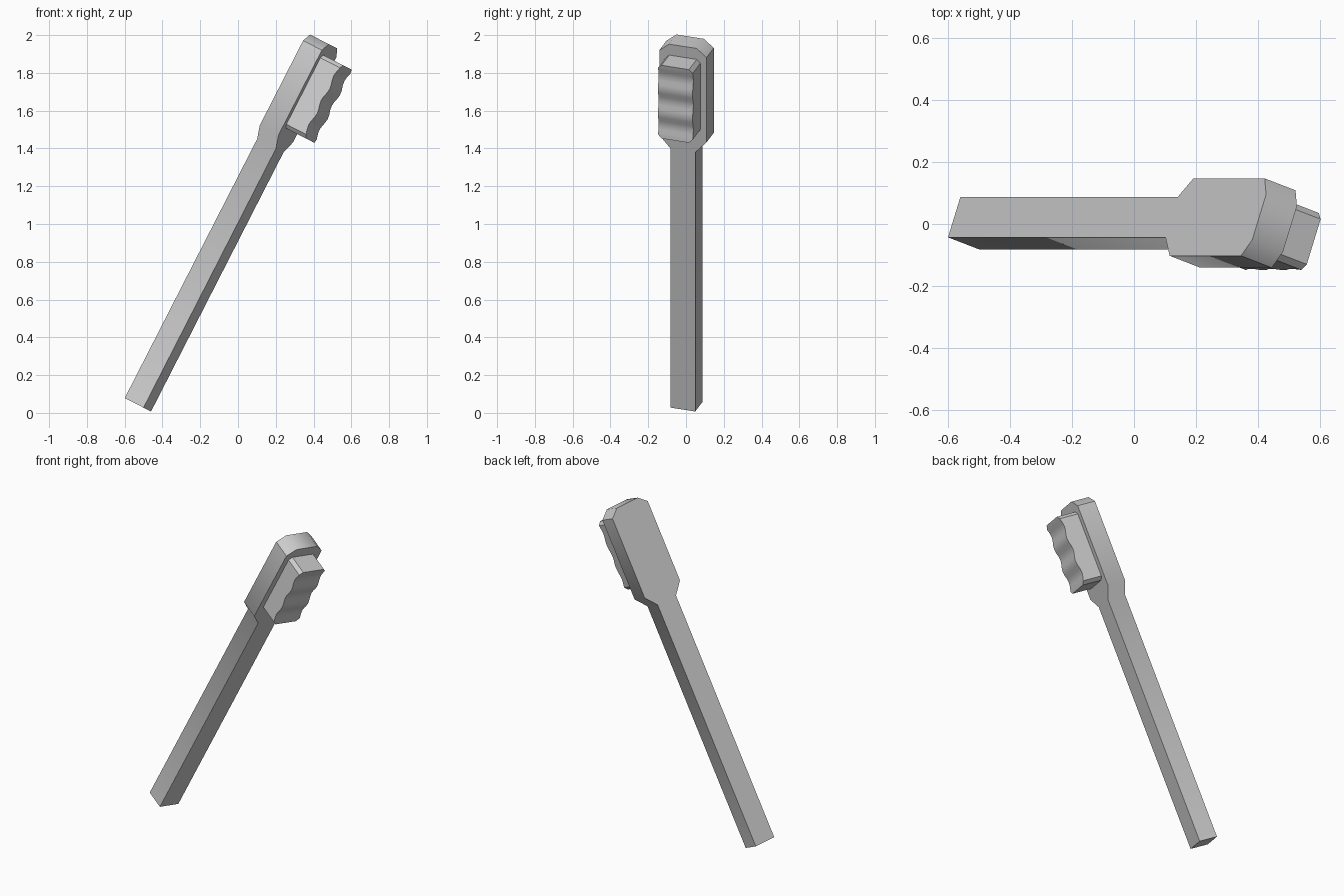
import bpy, bmesh, math
from mathutils import Matrix, Vector

if "Cube" in bpy.data.objects:
    bpy.data.objects.remove(bpy.data.objects["Cube"])

# Leaning frame of the brush: side = width, axis = length, normal = bristle direction
axis = Vector((0.455, 0, 0.89)).normalized()
flat = Vector((axis.z, 0, -axis.x))
roll = math.radians(19)
side = Vector((0, 1, 0)) * math.cos(roll) + flat * math.sin(roll)
normal = side.cross(axis)
frame = Matrix((side, axis, normal)).transposed().to_4x4()
frame.translation = (-0.53, 0.003, 0.043)


def extrude(name, points, vec, smooth=50, bevel=None):
    """Solid from a closed outline pushed along vec, placed in the leaning frame."""
    bm = bmesh.new()
    face = bm.faces.new([bm.verts.new(p) for p in points])
    new = bmesh.ops.extrude_face_region(bm, geom=[face])["geom"]
    bmesh.ops.translate(bm, vec=vec, verts=[g for g in new if isinstance(g, bmesh.types.BMVert)])
    if bevel:
        edges = [e for e in bm.edges if bevel(e)]
        bmesh.ops.bevel(bm, geom=edges, offset=0.02, segments=1, affect='EDGES', profile=0.5)
    bmesh.ops.recalc_face_normals(bm, faces=bm.faces)
    mesh = bpy.data.meshes.new(name)
    bm.to_mesh(mesh)
    bm.free()
    obj = bpy.data.objects.new(name, mesh)
    obj.matrix_world = frame
    bpy.context.collection.objects.link(obj)
    bpy.ops.object.select_all(action='DESELECT')
    obj.select_set(True)
    bpy.context.view_layer.objects.active = obj
    bpy.ops.object.shade_smooth_by_angle(angle=math.radians(smooth))
    return obj


# Handle, neck flare and head: one mirrored outline of constant thickness
HALF = 0.059
right = [(0.069, 0), (0.069, 1.54), (0.132, 1.61), (0.132, 2.115), (0.077, 2.16)]
outline = right + [(-x, y) for x, y in reversed(right)]
extrude("handle_and_head", [(x, y, -HALF) for x, y in outline], (0, 0, 2 * HALF))

# Bristle block: wavy side profile across the head, with small cut corners
LOW, HIGH, W, STEPS = 1.66, 2.095, 0.097, 18
wave = []
for i in range(STEPS + 1):
    t = i / STEPS
    wave.append((-W, LOW + (HIGH - LOW) * t, 0.178 + 0.007 * math.cos(6 * math.pi * t)))
profile = [(-W, LOW, HALF - 0.01)] + wave + [(-W, HIGH, HALF - 0.01)]


def is_corner(e):
    a, b = e.verts[0].co, e.verts[1].co
    return abs(a.x - b.x) < 1e-5 and abs(a.y - b.y) < 1e-5


extrude("bristles", profile, (2 * W, 0, 0), 35, is_corner)
